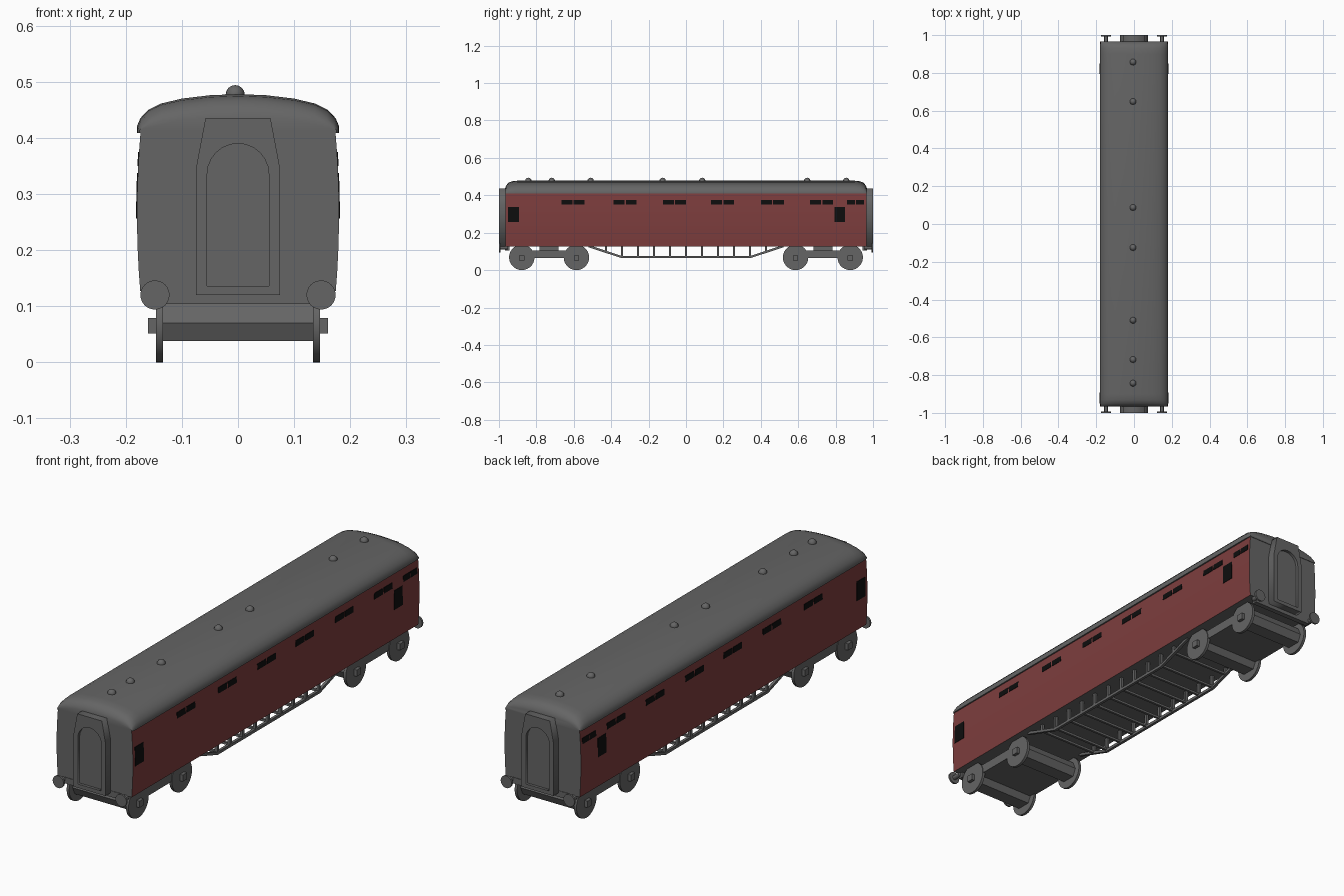
import bpy, bmesh, math
from mathutils import Vector

if "Cube" in bpy.data.objects:
    bpy.data.objects.remove(bpy.data.objects["Cube"])


def mat(name, rgb):
    m = bpy.data.materials.new(name)
    m.diffuse_color = (*rgb, 1)
    m.use_nodes = True
    m.node_tree.nodes["Principled BSDF"].inputs["Base Color"].default_value = m.diffuse_color
    return m


GREY = mat("dark grey", (0.13, 0.13, 0.13))
MAROON = mat("maroon", (0.205, 0.047, 0.047))
BLACK = mat("black", (0.004, 0.004, 0.004))


def finish(name, bm, mats, smooth=None):
    bmesh.ops.recalc_face_normals(bm, faces=bm.faces)
    me = bpy.data.meshes.new(name)
    bm.to_mesh(me)
    bm.free()
    for m in mats:
        me.materials.append(m)
    ob = bpy.data.objects.new(name, me)
    bpy.context.collection.objects.link(ob)
    if smooth:
        bpy.ops.object.select_all(action='DESELECT')
        ob.select_set(True)
        bpy.context.view_layer.objects.active = ob
        bpy.ops.object.shade_smooth_by_angle(angle=math.radians(smooth))
    return ob


def loft(bm, rings):
    """Skin a list of closed point rings and cap both ends."""
    vs = [[bm.verts.new(p) for p in r] for r in rings]
    n = len(vs[0])
    for a, b in zip(vs, vs[1:]):
        for i in range(n):
            j = (i + 1) % n
            bm.faces.new((a[i], a[j], b[j], b[i]))
    bm.faces.new(vs[0])
    bm.faces.new(vs[-1])


def box(bm, x0, x1, y0, y1, z0, z1):
    loft(bm, [[(x0, y, z0), (x1, y, z0), (x1, y, z1), (x0, y, z1)] for y in (y0, y1)])


def prism_x(bm, yz, x0, x1):
    loft(bm, [[(x, y, z) for y, z in yz] for x in (x0, x1)])


def disc(bm, centre, axis, r, depth, seg=24):
    rot = Vector((0, 0, 1)).rotation_difference(Vector(axis)).to_matrix().to_4x4()
    rot.translation = centre
    bmesh.ops.create_cone(bm, cap_ends=True, segments=seg, radius1=r, radius2=r,
                          depth=depth, matrix=rot)


def side_x(z):
    """Half width of the gently bowed body side at height z."""
    return 0.18 - 0.3 * (z - 0.265) ** 2


# Body: bowed section, maroon sides and grey ends
zs = [0.127 + 0.283 * i / 8 for i in range(9)]
sec = [(side_x(z), z) for z in zs] + [(-side_x(z), z) for z in reversed(zs)]
bm = bmesh.new()
loft(bm, [[(x, y, z) for x, z in sec] for y in (-0.965, 0.965)])
bmesh.ops.recalc_face_normals(bm, faces=bm.faces)
for f in bm.faces:
    f.material_index = 1 if abs(f.normal.x) > 0.8 else 0
finish("carriage_body", bm, [GREY, MAROON], 30)

# Roof: arched section that drops to a hip at both ends
half = [(0.18, 0.0), (0.18, 0.012), (0.174, 0.026), (0.16, 0.041), (0.138, 0.052),
        (0.1, 0.061), (0.05, 0.067)]
arch = half + [(0, 0.069)] + [(-x, z) for x, z in reversed(half)]
ends = [(0.967, 0.975, 0.4), (0.962, 0.985, 0.62), (0.95, 0.995, 0.83), (0.932, 1, 0.95), (0.9, 1, 1)]
stations = [(-y, w, h) for y, w, h in ends] + list(reversed(ends))
bm = bmesh.new()
loft(bm, [[(x * w, y, 0.409 + z * h) for x, z in arch] for y, w, h in stations])
finish("roof", bm, [GREY], 35)

# Roof ventilators
bm = bmesh.new()
for y in (-0.843, -0.718, -0.51, -0.125, 0.087, 0.648, 0.857):
    res = bmesh.ops.create_uvsphere(bm, u_segments=16, v_segments=8, radius=0.017)
    bmesh.ops.translate(bm, verts=res["verts"], vec=(-0.005, y, 0.477))
finish("roof_vents", bm, [GREY], 40)

# Windows: thin black plates lying on both sides
panes = [(c + s, 0.029, 0.35, 0.375) for c in (-0.604, -0.325, -0.061, 0.196, 0.462, 0.725)
         for s in (-0.0325, 0.0325)]
panes += [(0.882, 0.022, 0.35, 0.375), (0.93, 0.022, 0.35, 0.375)]
panes += [(-0.922, 0.029, 0.256, 0.337), (0.823, 0.028, 0.256, 0.337)]
bm = bmesh.new()
for y, w, z0, z1 in panes:
    for s in (1, -1):
        rows = [z0 + (z1 - z0) * i / 3 for i in range(4)]
        ring = [(s * (side_x(z) + 0.0015), z) for z in rows]
        ring += [(s * (side_x(z) - 0.003), z) for z in reversed(rows)]
        loft(bm, [[(x, yy, z) for x, z in ring] for yy in (y - w, y + w)])
finish("window_panes", bm, [BLACK])

# Gangway connections: tapered frame around a recessed arched door
outer = [(-0.075, 0.12), (0.075, 0.12), (0.075, 0.345), (0.058, 0.435),
         (-0.058, 0.435), (-0.075, 0.345)]
door = [(-0.055, 0.136), (0.055, 0.136)]
door += [(0.055 * math.cos(math.pi * i / 12), 0.335 + 0.055 * math.sin(math.pi * i / 12))
         for i in range(13)]
for s, label in ((-1, "front"), (1, "back")):
    cu = bpy.data.curves.new(label + "_gangway_frame", 'CURVE')
    cu.dimensions = '2D'
    cu.fill_mode = 'BOTH'
    cu.extrude = 0.02
    for pts in (outer, door):
        sp = cu.splines.new('POLY')
        sp.points.add(len(pts) - 1)
        for p, (x, z) in zip(sp.points, pts):
            p.co = (x, z, 0, 1)
        sp.use_cyclic_u = True
    cu.materials.append(GREY)
    ob = bpy.data.objects.new(label + "_gangway_frame", cu)
    ob.rotation_euler = (math.pi / 2, 0, 0)
    ob.location.y = s * 0.98
    bpy.context.collection.objects.link(ob)
    bpy.ops.object.select_all(action='DESELECT')
    ob.select_set(True)
    bpy.context.view_layer.objects.active = ob
    bpy.ops.object.convert(target='MESH')
    bm = bmesh.new()
    loft(bm, [[(x, s * y, z) for x, z in door] for y in (0.96, 0.988)])
    finish(label + "_gangway_door", bm, [GREY])

# Buffer beams, buffers and bogie pivots
bm = bmesh.new()
for s in (-1, 1):
    y0, y1 = sorted((s * 0.945, s * 0.967))
    box(bm, -0.145, 0.145, y0, y1, 0.104, 0.13)
    box(bm, -0.05, 0.05, s * 0.732 - 0.05, s * 0.732 + 0.05, 0.1, 0.13)
    for x in (-0.148, 0.148):
        disc(bm, (x, s * 0.975, 0.12), (0, 1, 0), 0.01, 0.04, 12)
        disc(bm, (x, s * 0.996, 0.12), (0, 1, 0), 0.026, 0.008)
finish("buffers_and_beams", bm, [GREY], 30)

# Bogies: frame, heavy axle casings, wheels and axle boxes
for c, label in ((-0.732, "front"), (0.732, "back")):
    frame, wheels = bmesh.new(), bmesh.new()
    box(frame, -0.143, 0.143, c - 0.146, c + 0.146, 0.066, 0.106)
    for y in (c - 0.146, c + 0.146):
        prism_x(frame, [(y - 0.03, 0.038), (y + 0.03, 0.038), (y + 0.045, 0.07),
                        (y + 0.03, 0.104), (y - 0.03, 0.104), (y - 0.045, 0.07)], -0.143, 0.143)
        box(frame, -0.16, 0.16, y - 0.014, y + 0.014, 0.051, 0.079)
        for x in (-0.14, 0.14):
            disc(wheels, (x, y, 0.068), (1, 0, 0), 0.068, 0.012, 28)
    finish(label + "_bogie_frame", frame, [GREY])
    finish(label + "_wheels", wheels, [GREY], 30)

# Underframe trusses: bent lower rail, posts and cross bars
path = [(-0.52, 0.122), (-0.345, 0.064), (0.345, 0.064), (0.52, 0.122)]
bm = bmesh.new()
for x in (-0.14, 0.14):
    prism_x(bm, path + [(y, z + 0.012) for y, z in reversed(path)], x - 0.006, x + 0.006)
for i in range(-5, 6):
    y = i * 0.0855
    low = 0.07 if abs(i) < 5 else 0.094
    for x in (-0.14, 0.14):
        box(bm, x - 0.006, x + 0.006, y - 0.006, y + 0.006, low, 0.13)
    box(bm, -0.14, 0.14, y - 0.005, y + 0.005, low, low + 0.01)
finish("underframe_truss", bm, [GREY])
